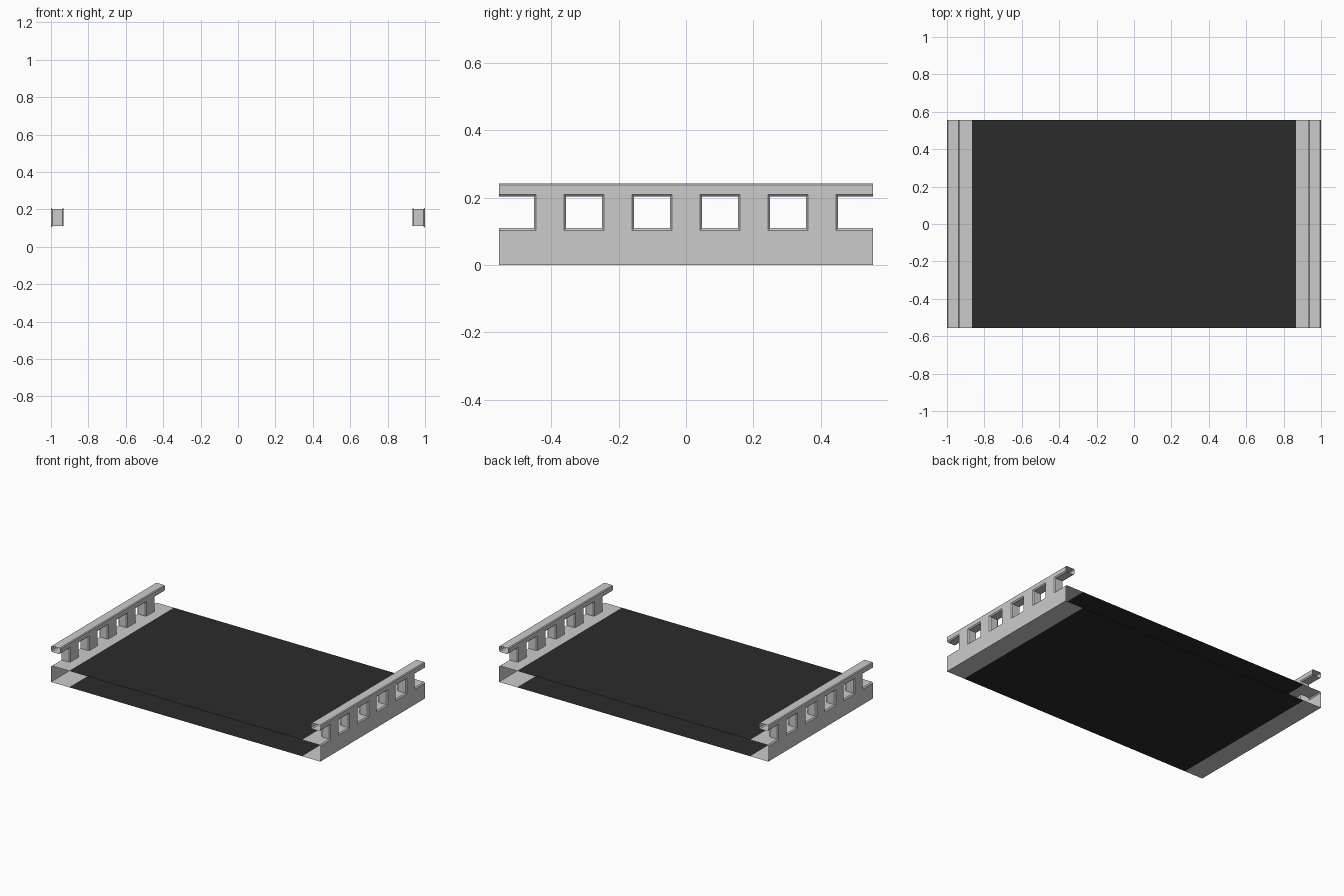
import bpy, bmesh
from mathutils import Vector

if "Cube" in bpy.data.objects:
    bpy.data.objects.remove(bpy.data.objects["Cube"])

L = 0.555                 # half length along y
XO, XI = 1.0, 0.932       # outer / inner faces of the parapet
ZD, ZH, ZT = 0.11, 0.203, 0.243   # deck, opening top, rail top
C = 0.007                 # chamfer around openings
EDGE = 0.865              # dark road surface half width
POST_PITCH, POST_HALF = 0.202, 0.048

dark = bpy.data.materials.new("dark_surface")
dark.diffuse_color = (0.025, 0.025, 0.025, 1)
dark.use_nodes = True
dark.node_tree.nodes["Principled BSDF"].inputs["Base Color"].default_value = dark.diffuse_color


def build(name, faces, mat=None, mirror=False):
    """faces: list of (corners, outward direction)"""
    bm = bmesh.new()
    for pts, out in faces:
        f = bm.faces.new([bm.verts.new(p) for p in pts])
        f.normal_update()
        if f.normal.dot(Vector(out)) < 0:
            f.normal_flip()
    bmesh.ops.remove_doubles(bm, verts=bm.verts, dist=1e-5)
    me = bpy.data.meshes.new(name)
    bm.to_mesh(me)
    bm.free()
    ob = bpy.data.objects.new(name, me)
    bpy.context.collection.objects.link(ob)
    if mat:
        me.materials.append(mat)
    if mirror:
        ob.modifiers.new("mirror", 'MIRROR')
    return ob


def strip(a, b, y0, y1, out):
    """Quad swept along y between two (x, z) profile points"""
    return ([(a[0], y0, a[1]), (b[0], y0, b[1]),
             (b[0], y1, b[1]), (a[0], y1, a[1])], out)


# Road surface and underside: thin sheets with open ends
for name, z, d in (("deck", ZD, 1), ("underside", 0, -1)):
    out = (0, 0, d)
    build(name + "_surface", [strip((-EDGE, z), (EDGE, z), -L, L, out)], dark)
    x_end = XI if d > 0 else XO
    build(name + "_border", [strip((EDGE, z), (x_end, z), -L, L, out)], None, True)

# Outer side wall
build("side_wall", [strip((XO, 0), (XO, ZD - C), -L, L, (1, 0, 0))], None, True)

# Hollow handrail with chamfered corners
R = 0.005
rail = [((XO, ZH + C), (XO, ZT - R), (1, 0, 0)),
        ((XO, ZT - R), (XO - R, ZT), (1, 0, 1)),
        ((XO - R, ZT), (XI + R, ZT), (0, 0, 1)),
        ((XI + R, ZT), (XI, ZT - R), (-1, 0, 1)),
        ((XI, ZT - R), (XI, ZH + C), (-1, 0, 0))]
build("handrail", [strip(a, b, -L, L, o) for a, b, o in rail], None, True)

# Posts: flat outer and inner faces between the openings
centres = [i * POST_PITCH for i in range(-2, 3)]
faces = []
for c in centres:
    y0, y1 = c - POST_HALF + C, c + POST_HALF - C
    faces.append(strip((XO, ZD - C), (XO, ZH + C), y0, y1, (1, 0, 0)))
    faces.append(strip((XI, ZD), (XI, ZH + C), y0, y1, (-1, 0, 0)))
build("posts", faces, None, True)

# Openings: chamfered reveals, open at the two tile ends
faces = []
bounds = [-L] + [v for c in centres for v in (c - POST_HALF, c + POST_HALF)] + [L]
for y0, y1 in zip(bounds[::2], bounds[1::2]):
    first, last = y0 == -L, y1 == L

    def loop(x, grow, grow_down):
        a = y0 if first else y0 - grow
        b = y1 if last else y1 + grow
        lo, hi = ZD - grow_down, ZH + grow
        return [(x, a, lo), (x, b, lo), (x, b, hi), (x, a, hi)]

    loops = [loop(XO, C, C), loop(XO - C, 0, 0), loop(XI + C, 0, 0), loop(XI, C, 0)]
    # sill, +y jamb, head, -y jamb (directions point into the opening)
    dirs = [(0, 0, 1), (0, -1, 0), (0, 0, -1), (0, 1, 0)]
    for p, q in zip(loops, loops[1:]):
        for k in range(4):
            if (k == 1 and last) or (k == 3 and first):
                continue
            n = (k + 1) % 4
            faces.append(([p[k], p[n], q[n], q[k]], dirs[k]))
build("opening_reveals", faces, None, True)
